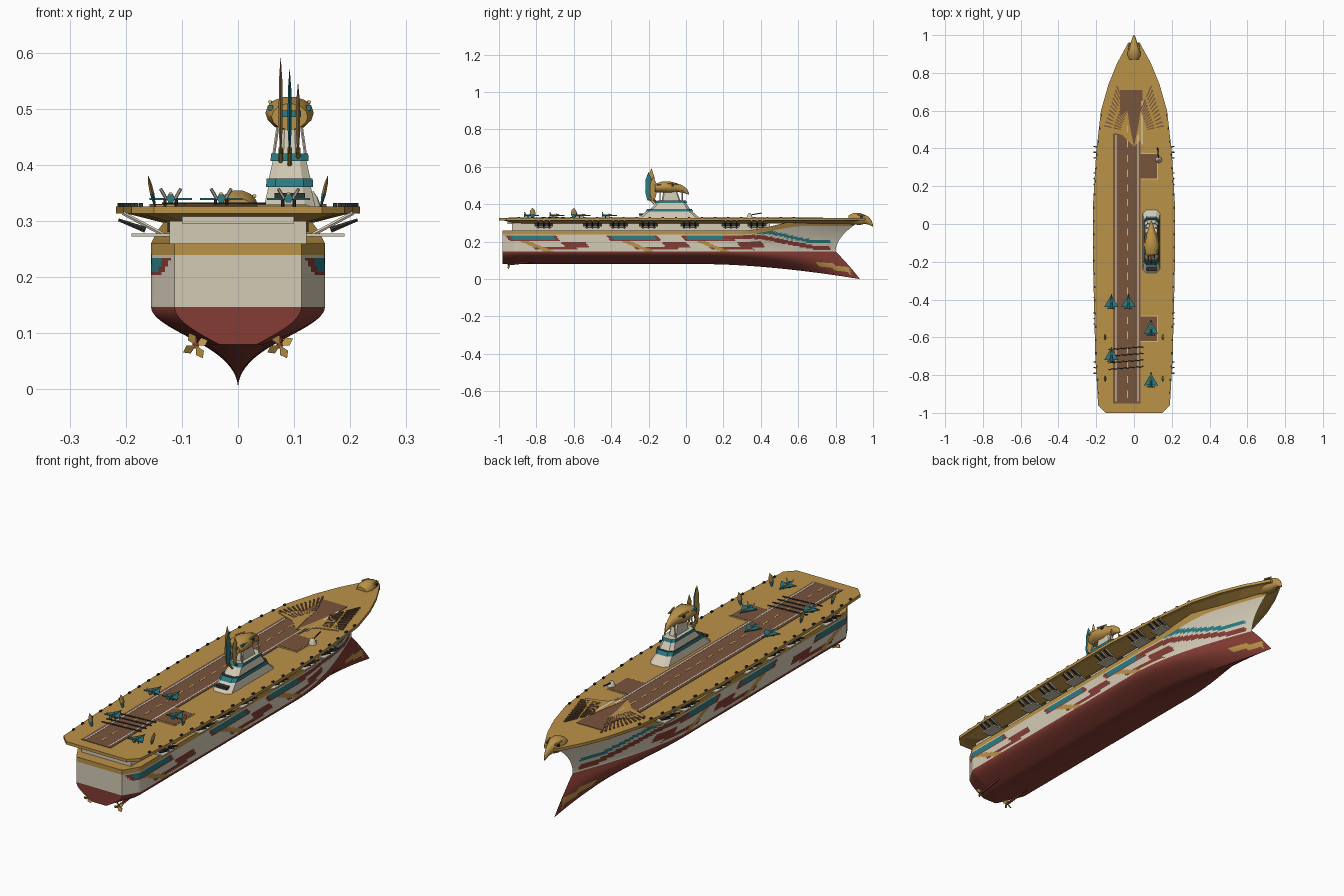
import bpy, bmesh, math
from mathutils import Vector

if "Cube" in bpy.data.objects:
    bpy.data.objects.remove(bpy.data.objects["Cube"], do_unlink=True)


def material(name, r, g, b):
    m = bpy.data.materials.new(name)
    m.use_nodes = True
    m.diffuse_color = (r, g, b, 1)
    m.node_tree.nodes["Principled BSDF"].inputs["Base Color"].default_value = (r, g, b, 1)
    return m


gold = material("gold", .5, .29, .065)
brown = material("runway brown", .19, .09, .045)
cream = material("cream", .66, .6, .47)
red = material("hull red", .23, .045, .033)
teal = material("teal", .025, .2, .23)
dark = material("dark grey", .03, .032, .03)
white = material("line white", .8, .78, .7)
yellow = material("pale gold", .7, .48, .16)
HULL = [cream, red, gold, teal]
CREAM, RED, GOLD, TEAL = range(4)


def make(name, verts, faces, mats, index=None, smooth=False):
    me = bpy.data.meshes.new(name)
    me.from_pydata(verts, [], faces)
    for m in mats:
        me.materials.append(m)
    if index:
        me.polygons.foreach_set("material_index", index)
    bm = bmesh.new()
    bm.from_mesh(me)
    bmesh.ops.remove_doubles(bm, verts=bm.verts, dist=1e-5)
    bmesh.ops.recalc_face_normals(bm, faces=bm.faces)
    bm.to_mesh(me)
    bm.free()
    ob = bpy.data.objects.new(name, me)
    bpy.context.collection.objects.link(ob)
    if smooth:
        bpy.ops.object.select_all(action='DESELECT')
        ob.select_set(True)
        bpy.context.view_layer.objects.active = ob
        bpy.ops.object.shade_smooth_by_angle(angle=math.radians(35))
    return ob


def loft(name, rings, mats, bands=None, smooth=False):
    n = len(rings[0])
    verts = [p for r in rings for p in r]
    faces, idx = [list(range(n)), [len(verts) - n + i for i in range(n)]], [0, 0]
    for k in range(len(rings) - 1):
        for i in range(n):
            j = (i + 1) % n
            faces.append([k * n + i, k * n + j, k * n + n + j, k * n + n + i])
            idx.append(bands[k] if bands else 0)
    return make(name, verts, faces, mats, idx, smooth)


def prism(name, pts, z0, z1, mat):
    return loft(name, [[(x, y, z) for x, y in pts] for z in (z0, z1)], [mat])


def rect(x0, x1, y0, y1):
    return [(x0, y0), (x1, y0), (x1, y1), (x0, y1)]


def rod(name, p, q, r, mat, r2=None, n=6):
    p, q = Vector(p), Vector(q)
    rot = (q - p).to_track_quat('Z', 'Y')
    circle = [Vector((math.cos(a), math.sin(a), 0)) for a in (math.tau * i / n for i in range(n))]
    return loft(name, [[c + rot @ (v * s) for v in circle] for c, s in ((p, r), (q, r2 or r))], [mat])


def clamp(v):
    return max(0, min(1, v))


# Hull: lofted grid whose faces take the painted pattern
STERN, WATER = -.98, .147
COLS, LOW, HIGH = 190, 10, 22


def sheer(y):
    t = clamp((y - .3) / .35)
    return .26 + .055 * t * t * (3 - 2 * t)


def hull_point(c, row):
    low = row <= LOW
    t = row / LOW if low else (row - LOW) / HIGH
    end = .93 - .13 * t if low else .8 + .14 * t * t
    y = STERN + (end - STERN) * c / COLS
    keel = .08 - .08 * clamp((y - .1) / .83) ** 1.7
    z = keel + (WATER - keel) * t if low else WATER + (sheer(y) - WATER) * t
    bow = clamp((end - y) / .65)
    w = .155 * math.sin(bow * math.pi / 2) * (.73 + .27 * clamp((y - STERN) / .07))
    if low:
        flat = .3 * bow
        w *= flat + (1 - flat) * math.sin(t * math.pi / 2)
    return w, y, z


def paint(y, z, row):
    if row < LOW:
        return GOLD if .7 < y < .88 and abs(row - 3 + (y - .79) * 12) < 1 else RED
    if row >= LOW + HIGH - 4:
        return GOLD
    if .2 < y < .77:
        if abs(z - (.225 - .06 * clamp((y - .4) / .3))) < .011:
            return RED
        if y > .38 and abs(z - (.25 - .05 * clamp((y - .45) / .22))) < .009:
            return TEAL
    for start in (-.94, -.4, .0):
        a = y - start + (z - .2) * .8
        if 0 < a < .27 and .205 < z < .232:
            return TEAL if .02 < a < .25 and z > .211 else RED
        if abs(a - .06 - (.215 - z) * 1.6) < .025 and z < .215:
            return GOLD
        if .1 < a < .33 and .155 < z < .172 or .27 < a < .4 and .17 < z < .2:
            return RED
    return CREAM


verts, faces, index = [], [], []
rows = LOW + HIGH + 1
for side in (1, -1):
    for c in range(COLS + 1):
        for r in range(rows):
            w, y, z = hull_point(c, r)
            verts.append((side * w, y, z))
half = (COLS + 1) * rows
for c in range(COLS):
    k = c * rows
    for r in range(rows - 1):
        _, y, z = hull_point(c + .5, r + .5)
        for o in (0, half):
            a = o + k + r
            faces.append([a, a + 1, a + rows + 1, a + rows])
            index.append(paint(y, z, r))
    for a, col in ((k, RED), (k + rows - 1, GOLD)):
        faces.append([a, a + rows, a + rows + half, a + half])
        index.append(col)
for r in range(rows - 1):
    faces.append([r, r + 1, r + 1 + half, r + half])
    index.append(RED if r < LOW else GOLD if r >= rows - 5 else CREAM)
make("hull", verts, faces, HULL, index, True)

# Flight deck, flared underside and recessed upper hull
edge = [(.15, -1), (.19, -.96), (.205, -.7), (.217, -.2), (.217, .1), (.2, .38), (.175, .6),
        (.135, .74), (.09, .85), (.03, .96)]
outline = edge + [(-x, y) for x, y in reversed(edge)]
prism("flight_deck", outline, .313, .326, gold)
loft("deck_flare", [[(x * s, y * t, z) for x, y in outline]
                    for s, t, z in ((.62, .91, .297), (.93, .98, .314))], [gold])
prism("upper_hull", rect(-.122, .122, -.93, .45), .255, .3, cream)
prism("stern_shelf", rect(-.1, .1, -.955, -.9), .295, .312, cream)

# Runway, lift plates and markings
TOP = .326
prism("runway", rect(-.11, .035, -.95, .48), TOP, TOP + .002, brown)
prism("launch_plate", rect(-.075, .045, .48, .71), TOP, TOP + .002, brown)
for x, y0, y1 in ((-.095, -.94, .47), (.022, -.94, .47), (.042, .42, .65)):
    prism("runway_line", rect(x - .003, x + .003, y0, y1), TOP, TOP + .003, white)
for i in range(19):
    y = -.92 + i * .078
    prism("centre_dash", rect(-.038, -.032, y, y + .038), TOP, TOP + .003, yellow)
for y in (-.62, .24):
    prism("lift_border", rect(.018, .127, y - .005, y + .135), TOP, TOP + .002, yellow)
    prism("lift", rect(.022, .123, y, y + .13), TOP, TOP + .003, brown)
for i in range(4):
    y = -.77 + i * .035
    rod("arrest_wire", (-.135, y, .331), (.05, y + .015, .331), .0025, dark)

# Spread wings painted on the bow deck
for s in (1, -1):
    wing = [(.0, .41), (.06, .47), (.15, .5), (.1, .56), (.035, .6), (.025, .53)]
    prism("painted_wing", [(s * x, y) for x, y in wing], TOP, TOP + .003, gold)
    for i in range(11):
        f = i / 10
        a = Vector((.035 + .035 * f, .6 - .1 * f))
        b = Vector((.092 + .065 * f, .73 - .21 * f))
        n = (b - a).orthogonal().normalized() * .0025
        for p, q in ((a, a.lerp(b, .45)), (a.lerp(b, .55), b)):
            prism("painted_feather", [(s * v.x, v.y) for v in (p - n, q - n * 1.5, q + n * 1.5, p + n)],
                  TOP, TOP + .004, brown)

# Side galleries: platform, strut, gun mounts, edge lights
for s in (1, -1):
    for y in (-.76, -.5, -.36, -.2, .02, .24, .38):
        prism("gallery_platform", rect(s * .12, s * .19, y - .04, y + .04), .272, .278, cream)
        prism("gallery_opening", rect(s * .12, s * .126, y - .05, y + .05), .28, .296, dark)
        for d in (-.03, .0, .03):
            rod("gallery_strut", (s * .13, y + d, .274), (s * .205, y + d, .314), .004, cream)
            rod("gallery_gun", (s * .165, y + d, .284), (s * .213, y + d, .302), .006, dark, .003)
    for i in range(22):
        y = -.9 + i * .07
        x = next(a[0] + (b[0] - a[0]) * (y - a[1]) / (b[1] - a[1])
                 for a, b in zip(edge, edge[1:]) if a[1] <= y <= b[1])
        prism("edge_light", rect(s * (x - .009), s * (x - .002), y, y + .012), TOP, .332, dark)
    # Upright feather blades on the aft deck
    for y in (-.82, -.6):
        rings = [[(s * (.148 + h * .012 + dx * w), y + dy * w, .326 + h * .054)
                  for dx, dy in ((.004, 0), (0, .016), (-.004, 0), (0, -.016))]
                 for h, w in ((0, .4), (.4, 1), (.75, .8), (1, .1))]
        loft("feather_blade", rings, [gold, teal], [1, 0, 0])
    # Propeller and shaft
    hub = Vector((s * .075, -.95, .078))
    rod("propeller_shaft", hub, hub + Vector((0, .13, .015)), .006, red)
    for k in range(4):
        a = k * math.pi / 2 + .5
        u, v = Vector((math.cos(a), 0, math.sin(a))), Vector((-math.sin(a), .6, math.cos(a)))
        blade = [hub, hub + u * .015 + v * .008, hub + u * .026, hub + u * .015 - v * .008]
        loft("propeller_blade", [blade, [p + Vector((0, .003, 0)) for p in blade]], [gold])


# Bird heads: one on the bow, one as the bridge
def bird_head(name, x, y, z, length, wide, tall):
    prof = [(0, .45, .75, .35), (.2, .55, 1, .45), (.45, .52, .9, .48), (.65, .5, .55, .36),
            (.82, .38, .33, .3), (.94, .2, .18, .22), (1, .0, .05, .08)]
    rings = [[(x + wide * rx * math.cos(a), y + length * t, z + tall * (c + rz * math.sin(a)))
              for a in (math.tau * i / 14 for i in range(14))] for t, c, rx, rz in prof]
    loft(name, rings, [gold], smooth=True)
    for s in (1, -1):
        p = Vector((x + s * wide * .62, y + length * .52, z + tall * .68))
        rod(name + "_eye", p, p + Vector((s * wide * .2, 0, 0)), tall * .12, dark, n=8)
        rod(name + "_brow", p + Vector((s * wide * .2, -length * .15, tall * .17)),
            p + Vector((0, length * .15, tall * .1)), tall * .05, yellow)


bird_head("bow_bird_head", 0, .87, .285, .13, .036, .07)
bird_head("bridge_bird_head", .092, -.165, .456, .18, .043, .066)


# Island tower: stepped tiers with teal window bands
def tier(z, hx, y0, y1):
    k = hx * .4
    right = [(hx, y0 + k), (hx, y1 - k), (hx - k, y1)]
    pts = [(hx - k, y0)] + right + [(-x, y) for x, y in reversed(right)] + [(k - hx, y0)]
    return [(.092 + x, y, z) for x, y in pts]


tiers = [tier(.325, .046, -.26, .075), tier(.36, .038, -.215, .035), tier(.36, .042, -.22, .04),
         tier(.376, .041, -.205, .03), tier(.376, .037, -.19, .02), tier(.407, .03, -.16, 0),
         tier(.407, .034, -.165, .005), tier(.42, .033, -.15, 0)]
loft("island_tower", tiers, [cream, teal, dark], [0, 2, 1, 2, 0, 2, 1])
prism("island_aft_deck", rect(.065, .119, -.25, -.19), .34, .35, dark)
loft("island_neck", [tier(.42, .018, -.13, -.03), tier(.475, .014, -.12, -.05)], [cream])
for s in (1, -1):
    for y in (-.14, -.02):
        rod("neck_strut", (.092 + s * .028, y, .42), (.092 + s * .02, y, .475), .003, cream)
    prism("bridge_window", rect(.092 + s * .03, .092 + s * .038, -.155, -.12), .497, .507, teal)
prism("bridge_rear_window", rect(.072, .112, -.168, -.162), .485, .497, teal)

# Feather masts behind the bridge
for x, y, z, m in ((.076, -.185, .59, gold), (.092, -.2, .57, teal), (.107, -.175, .545, gold)):
    rings = [[(x + dx * w, y + dy * w, .42 + (z - .42) * h)
              for dx, dy in ((.004, 0), (0, .02), (-.004, 0), (0, -.02))]
             for h, w in ((0, .3), (.3, .9), (.75, .8), (1, .08))]
    loft("feather_mast", rings, [m])
    rod("mast_foot", (x, y + .03, .4), (x, y, .43), .004, gold)

# Parked delta jets
for x, y in ((-.12, -.42), (-.03, -.42), (.09, -.56), (-.12, -.7), (.09, -.835)):
    wing = [(0, .045), (.038, -.02), (.012, -.018), (0, -.03), (-.012, -.018), (-.038, -.02)]
    prism("jet_wing", [(x + a, y + b) for a, b in wing], .337, .341, teal)
    rod("jet_body", (x, y - .03, .34), (x, y + .05, .34), .008, teal, .002)
    rod("jet_canopy", (x, y + .005, .346), (x, y + .025, .344), .005, yellow, .002)
    for s in (1, -1):
        rod("jet_fin", (x + s * .008, y - .02, .34), (x + s * .018, y - .028, .357), .003, cream)
        rod("jet_wheel", (x + s * .01, y - .01, .326), (x + s * .01, y - .01, .338), .003, dark)

# Forward deck turret
rod("turret_base", (.13, .34, TOP), (.13, .34, .342), .018, cream, .012, 10)
rod("turret_cap", (.13, .34, .342), (.13, .34, .352), .012, cream, .005, 10)
rod("turret_barrel", (.13, .34, .342), (.125, .405, .353), .003, dark)
